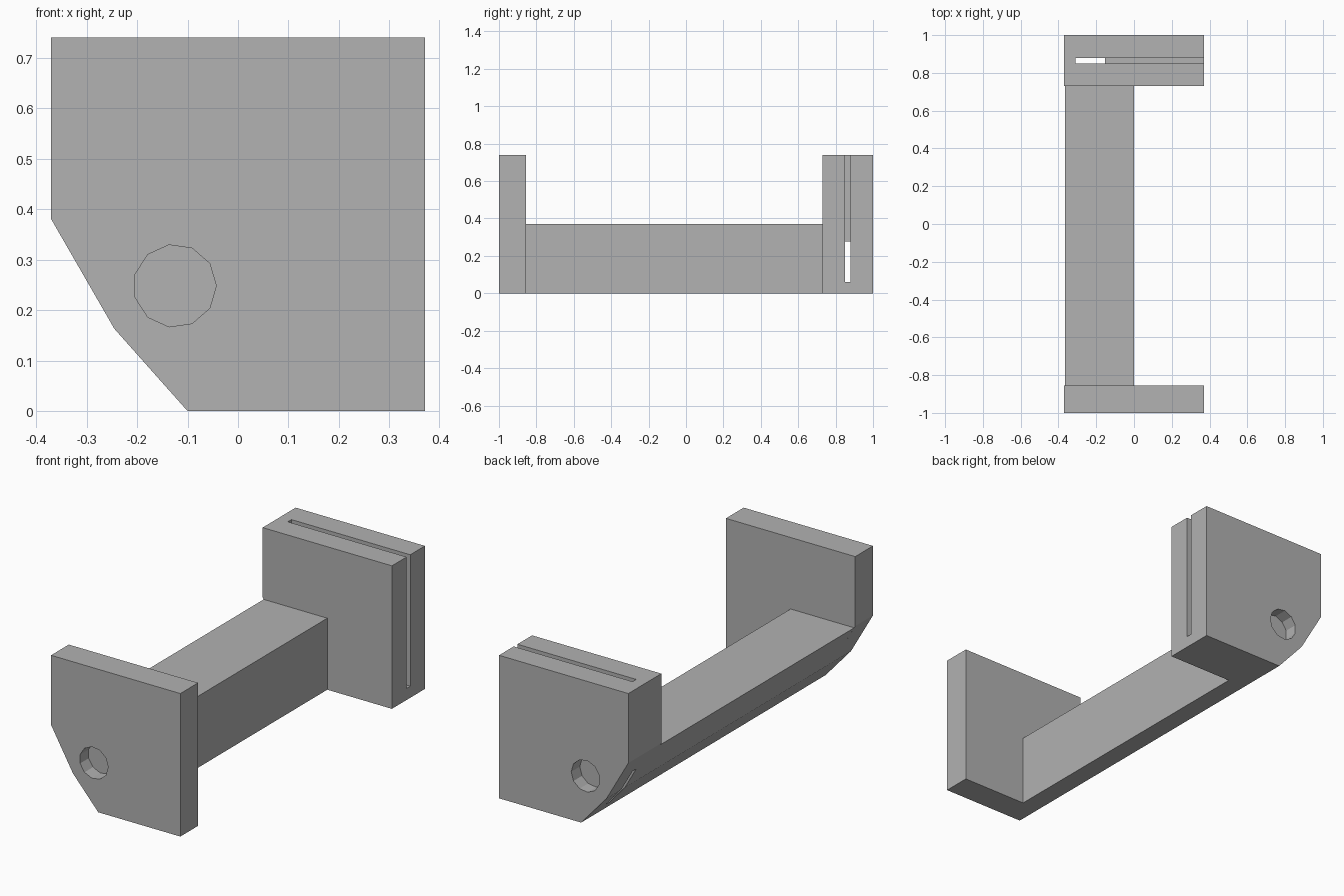
import bpy, bmesh
from math import cos, sin, tau

default = bpy.data.objects.get("Cube")
if default:
    bpy.data.objects.remove(default, do_unlink=True)

# Single plain grey material
grey = bpy.data.materials.new("grey")
grey.use_nodes = True
colour = (0.445, 0.445, 0.445, 1)
grey.diffuse_color = colour
grey.node_tree.nodes["Principled BSDF"].inputs["Base Color"].default_value = colour


def extrude_y(name, profile, y0, y1):
    """Extrude an x-z outline from y0 to y1."""
    bm = bmesh.new()
    face = bm.faces.new([bm.verts.new((x, y0, z)) for x, z in profile])
    ext = bmesh.ops.extrude_face_region(bm, geom=[face], use_keep_orig=True)
    verts = [v for v in ext["geom"] if isinstance(v, bmesh.types.BMVert)]
    bmesh.ops.translate(bm, verts=verts, vec=(0, y1 - y0, 0))
    bmesh.ops.recalc_face_normals(bm, faces=bm.faces[:])
    mesh = bpy.data.meshes.new(name)
    bm.to_mesh(mesh)
    bm.free()
    mesh.materials.append(grey)
    obj = bpy.data.objects.new(name, mesh)
    bpy.context.collection.objects.link(obj)
    return obj


def cut(obj, cutter):
    """Subtract the cutter, then discard it."""
    cutter.hide_render = True
    mod = obj.modifiers.new("cut", "BOOLEAN")
    mod.operation = "DIFFERENCE"
    mod.solver = "EXACT"
    mod.object = cutter
    bpy.context.view_layer.objects.active = obj
    bpy.ops.object.modifier_apply(modifier=mod.name)
    bpy.data.objects.remove(cutter, do_unlink=True)


def section(right, top, shoulder):
    """Block outline with its lower left corner cut by two slopes."""
    return [(-0.10, 0), (right, 0), (right, top), (shoulder[0], top),
            shoulder, (-0.245, 0.163)]


half, height = 0.37, 0.74
plate = [(-0.10, 0), (half, 0), (half, height), (-half, height),
         (-half, 0.38), (-0.245, 0.163)]
beam = [(-0.10, 0), (0, 0), (0, half), (-0.364, half), (-0.245, 0.163)]

# End plates and the beam joining them
front_plate = extrude_y("front_plate", plate, -1, -0.855)
back_plate = extrude_y("back_plate", plate, 0.73, 1)
extrude_y("beam", beam, -0.855, 0.73)

# Shallow round sockets in both outer faces
sides, radius = 11, 0.082
socket = [(-0.125 + radius * cos(tau * i / sides),
           0.248 + radius * sin(tau * i / sides)) for i in range(sides)]
depth = 0.07
cut(front_plate, extrude_y("socket_cutter", socket, -1.1, -1 + depth))
cut(back_plate, extrude_y("socket_cutter", socket, 1 - depth, 1.1))

# Thin slot in the back plate, open at the top and the left side
slot = [(-0.31, 0.06), (0.5, 0.06), (0.5, 0.9), (-0.31, 0.9)]
cut(back_plate, extrude_y("slot_cutter", slot, 0.85, 0.88))
